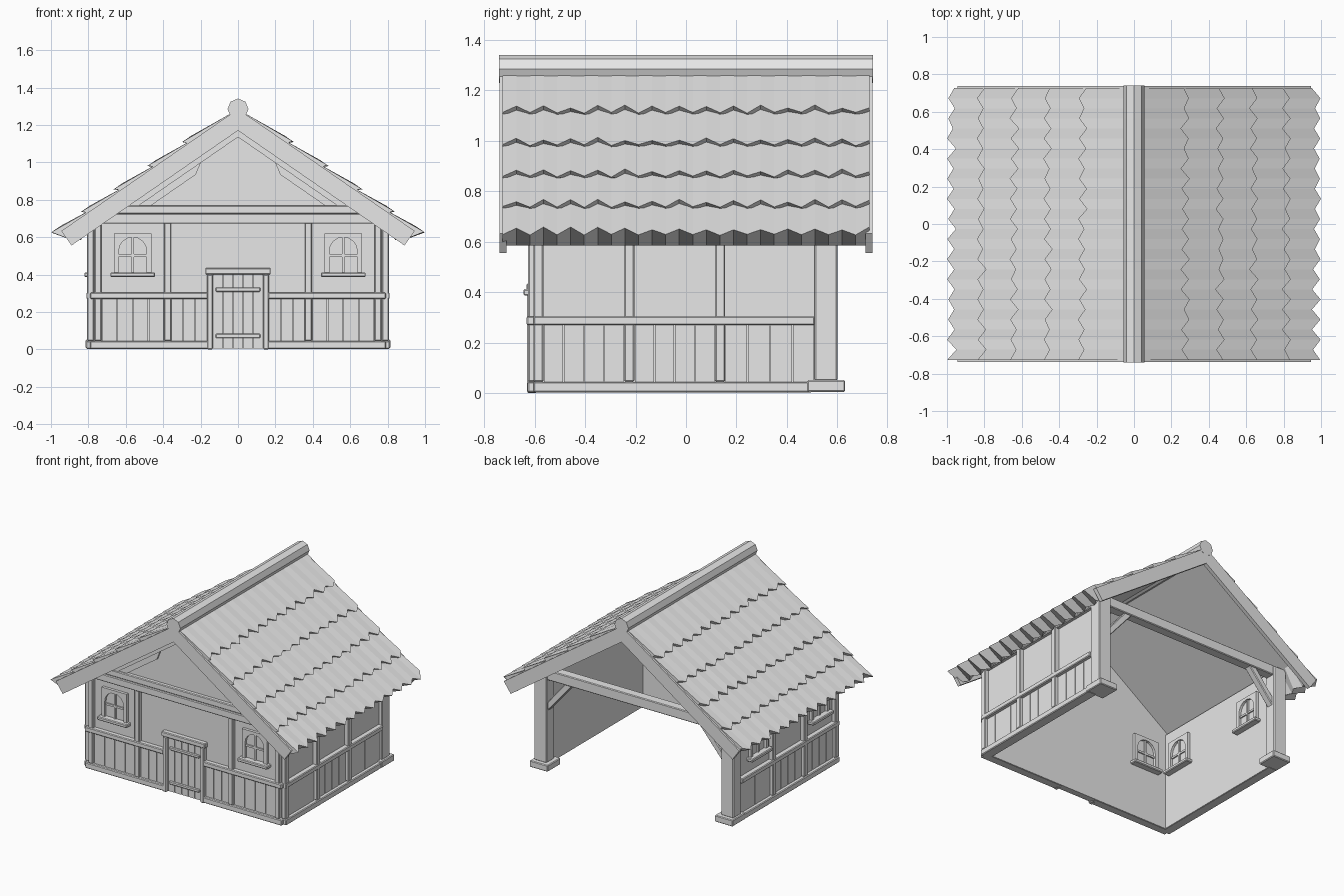
import bpy, bmesh, math, random
from mathutils import Vector

random.seed(4)
cube = bpy.data.objects.get("Cube")
if cube:
    bpy.data.objects.remove(cube, do_unlink=True)

grey = bpy.data.materials.new("pale grey")
grey.use_nodes = True
grey.diffuse_color = (0.8, 0.8, 0.8, 1)
grey.node_tree.nodes["Principled BSDF"].inputs["Base Color"].default_value = (0.8, 0.8, 0.8, 1)

SLOPE = 0.69      # roof pitch
FRONT = -0.597    # outer face of the front wall
SIDE = 0.775      # outer face of the side walls
parts = {}


def part(name):
    return parts.setdefault(name, bmesh.new())


# Placements turn (along, up, outward) into world space
def plain(u, v, d):
    return Vector((u, d, v))


def front(u, v, d):
    return Vector((u, FRONT - d, v))


def front_inside(u, v, d):
    return Vector((u, FRONT + 0.035 + d, v))


def side(s):
    return lambda u, v, d: Vector((s * (SIDE + d), u, v))


def side_inside(s):
    return lambda u, v, d: Vector((s * (SIDE - 0.035 - d), u, v))


def prism(name, outline, d0, d1, place=plain):
    bm = part(name)
    a = [bm.verts.new(place(u, v, d0)) for u, v in outline]
    b = [bm.verts.new(place(u, v, d1)) for u, v in outline]
    bm.faces.new(a)
    bm.faces.new(b[::-1])
    for i in range(len(a)):
        j = (i + 1) % len(a)
        bm.faces.new((a[i], b[i], b[j], a[j]))


def box(name, u0, u1, v0, v1, d0, d1, place=plain):
    prism(name, [(u0, v0), (u1, v0), (u1, v1), (u0, v1)], d0, d1, place)


def chevron(name, top, bottom, end_top, end_bottom, d0, d1, place=plain):
    right = [(end_top, top - SLOPE * end_top), (end_bottom, bottom - SLOPE * end_bottom)]
    left = [(-x, z) for x, z in reversed(right)]
    prism(name, [(0, top)] + right + [(0, bottom)] + left, d0, d1, place)


def planks(name, u0, u1, v0, v1, count, depth, place):
    step = (u1 - u0) / count
    for i in range(count):
        box(name, u0 + i * step + 0.002, u0 + (i + 1) * step - 0.002, v0, v1, -0.005, depth, place)


def window(u, place):
    base = 0.405
    arch = [(u + 0.075 * math.cos(math.pi * i / 8), base + 0.12 + 0.075 * math.sin(math.pi * i / 8))
            for i in range(9)]
    outer = [(u - 0.1, base), (u - 0.1, base + 0.215), (u + 0.1, base + 0.215), (u + 0.1, base)]
    prism("window_frames", outer + [(u + 0.075, base)] + arch + [(u - 0.075, base)], -0.005, 0.02, place)
    box("window_panes", u - 0.08, u + 0.08, base, base + 0.2, -0.005, 0.003, place)
    box("window_bars", u - 0.007, u + 0.007, base, base + 0.195, 0, 0.013, place)
    box("window_bars", u - 0.075, u + 0.075, base + 0.09, base + 0.104, 0, 0.012, place)
    box("window_sills", u - 0.12, u + 0.12, 0.387, 0.412, -0.005, 0.047, place)


# Walls
prism("front_wall", [(-SIDE, 0.005), (SIDE, 0.005), (SIDE, 0.715), (0, 1.25), (-SIDE, 0.715)],
      FRONT, FRONT + 0.035)
for s in (-1, 1):
    box("side_walls", FRONT, 0.52, 0.005, 0.712, -0.035, 0, side(s))

# Front timbers, planks and windows
for s in (-1, 1):
    def half(u, v, d, s=s):
        return front(s * u, v, d)
    box("front_timbers", 0.14, 0.79, 0.003, 0.045, -0.035, 0.03, half)
    box("front_timbers", 0.16, 0.79, 0.27, 0.305, -0.005, 0.034, half)
    for u in (0.357, 0.73):
        box("front_timbers", u, u + 0.038, 0.045, 0.68, -0.005, 0.028, half)
    planks("front_planks", 0.165, 0.357, 0.045, 0.27, 3, 0.01, half)
    planks("front_planks", 0.395, 0.73, 0.045, 0.27, 4, 0.01, half)
    box("front_timbers", 0.135, 0.165, 0, 0.40, -0.005, 0.032, half)
    window(0.563, half)
window(-0.563, front_inside)
window(0.563, front_inside)
box("front_timbers", -0.76, 0.76, 0.672, 0.725, -0.005, 0.035, front)
box("front_timbers", -0.66, 0.66, 0.725, 0.77, -0.005, 0.028, front)

# Door
planks("door", -0.135, 0.135, 0.005, 0.40, 5, 0.012, front)
box("door_lintel", -0.175, 0.175, 0.40, 0.435, -0.005, 0.035, front)
for z in (0.06, 0.308):
    box("door_straps", -0.12, 0.12, z, z + 0.024, 0, 0.022, front)

# Gable trim
chevron("gable_trim", 1.17, 1.135, 0.58, 0.53, -0.005, 0.025, front)
for s in (-1, 1):
    strip = [(0.2, 0.997), (0.53, 0.77), (0.464, 0.77), (0.225, 0.935)]
    prism("gable_braces", [(s * x, z) for x, z in strip], -0.005, 0.014, front)

# Side timbers and planks, windows on one side only
for s in (-1, 1):
    wall = side(s)
    box("side_timbers", -0.605, 0.50, 0.003, 0.045, -0.035, 0.036, wall)
    box("side_timbers", -0.605, 0.51, 0.27, 0.305, -0.005, 0.036, wall)
    box("side_timbers", -0.60, 0.58, 0.64, 0.70, -0.03, 0.025, wall)
    posts = (-0.605, -0.245, 0.115)
    for u, end in zip(posts, (-0.245, 0.115, 0.51)):
        box("side_timbers", u, u + 0.04, 0.045, 0.66, -0.005, 0.032, wall)
        planks("side_planks", u + 0.04, end, 0.045, 0.27, 4, 0.01, wall)
for u in (-0.41, 0.29):
    window(u, side(-1))
    window(u, side_inside(-1))

# Open back: posts on pads, tie beam and knee braces
for s in (-1, 1):
    x0, x1 = sorted((s * 0.70, s * 0.80))
    box("back_posts", x0, x1, 0.05, 0.715, 0.51, 0.60)
    x0, x1 = sorted((s * 0.67, s * 0.815))
    box("post_pads", x0, x1, 0.005, 0.052, 0.48, 0.63)
    knee = [(0.71, 0.415), (0.71, 0.48), (0.56, 0.66), (0.50, 0.66)]
    prism("knee_braces", [(s * x, z) for x, z in knee], 0.53, 0.58)
box("tie_beam", -0.74, 0.74, 0.65, 0.722, 0.52, 0.59)

# Roof deck, end boards and ridge
chevron("roof_deck", 1.285, 1.25, 0.87, 0.87, -0.714, 0.714)
for s in (-1, 1):
    chevron("end_boards", 1.285, 1.17, 0.945, 0.89, s * 0.711, s * 0.739)
ridge = [(0.056 * math.cos(math.pi * i / 4), 1.285 + 0.056 * math.sin(math.pi * i / 4))
         for i in range(8)]
prism("ridge_beam", ridge, -0.74, 0.74)

# Overlapping shingle rows with zigzag, undercut lower edges
tips = (0.30, 0.485, 0.665, 0.84, 1.0)
TEETH = 27
for s in (-1, 1):
    start = 0.03
    for tip in tips:
        bm = part("shingles")
        eave = tip == tips[-1]
        bottom = 0.585 if eave else 1.31 - SLOPE * tip
        rings = []
        for i in range(TEETH + 1):
            y = -0.726 + 1.452 * i / TEETH
            x = tip - (random.uniform(0.03, 0.05) if i % 2 else random.uniform(0, 0.008))
            under = x - (0.11 if eave else 0.03)
            profile = ((start, 1.287 - SLOPE * start), (x, 1.315 - SLOPE * x), (under, bottom),
                       (start, 1.262 - SLOPE * start))
            rings.append([bm.verts.new((s * px, y, pz)) for px, pz in profile])
        for a, b in zip(rings, rings[1:]):
            for k in range(4):
                n = (k + 1) % 4
                bm.faces.new((a[k], a[n], b[n], b[k]))
        bm.faces.new(rings[0])
        bm.faces.new(rings[-1][::-1])
        start = tip - 0.075

# Turn each part into an object
beveled = ("front_timbers", "side_timbers", "door_lintel", "door_straps", "window_sills",
           "back_posts", "post_pads", "tie_beam", "knee_braces")
for name, bm in parts.items():
    bmesh.ops.recalc_face_normals(bm, faces=bm.faces)
    mesh = bpy.data.meshes.new(name)
    bm.to_mesh(mesh)
    bm.free()
    mesh.materials.append(grey)
    obj = bpy.data.objects.new(name, mesh)
    bpy.context.collection.objects.link(obj)
    if name in beveled:
        mod = obj.modifiers.new("worn_edges", "BEVEL")
        mod.width = 0.005
        mod.segments = 1
